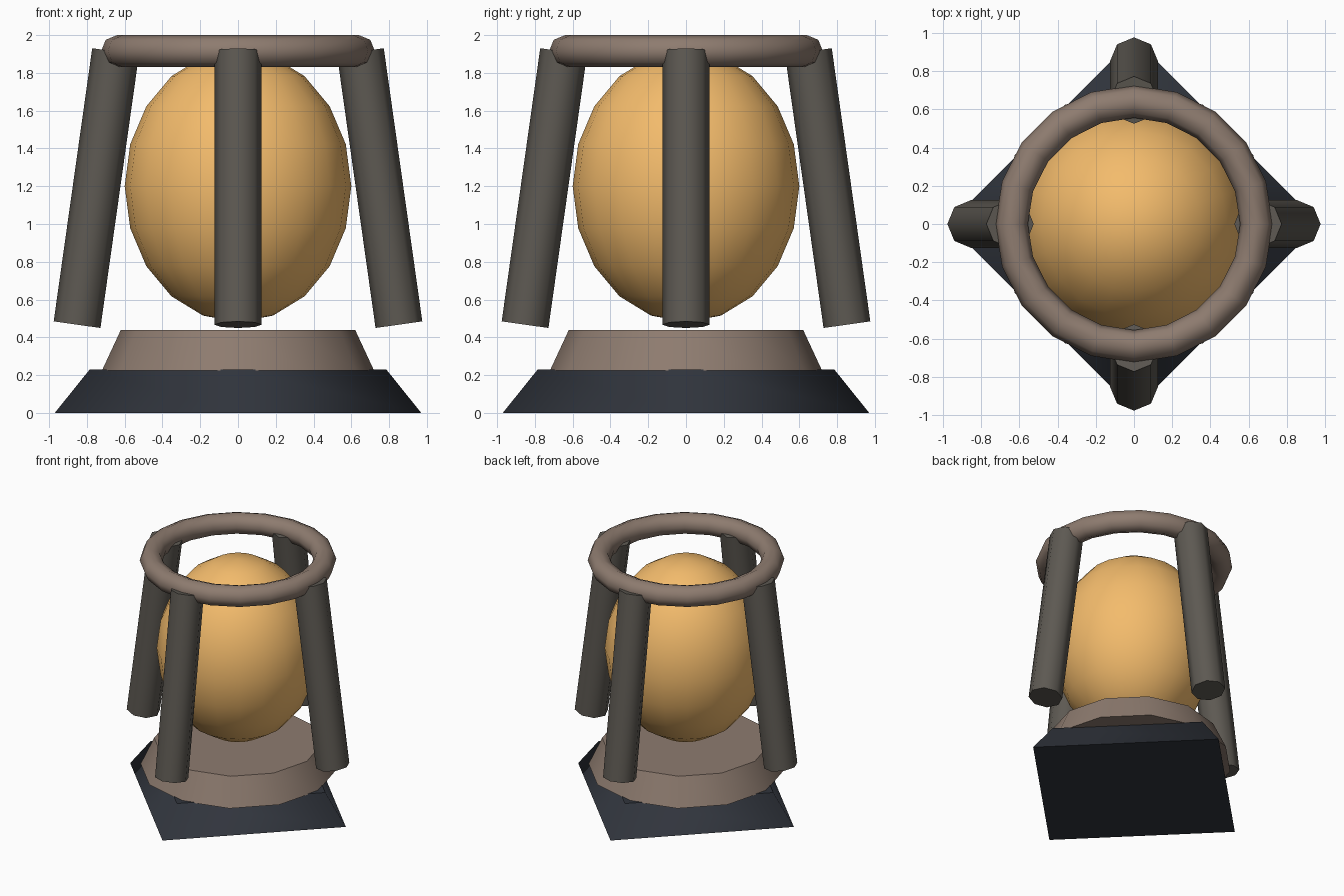
import bpy, math
from mathutils import Vector

if "Cube" in bpy.data.objects:
    bpy.data.objects.remove(bpy.data.objects["Cube"])


def material(name, rgb):
    m = bpy.data.materials.new(name)
    m.diffuse_color = (*rgb, 1)
    m.use_nodes = True
    m.node_tree.nodes["Principled BSDF"].inputs["Base Color"].default_value = m.diffuse_color
    return m


DARK = material("dark slate", (0.03, 0.035, 0.046))
BROWN = material("warm brown", (0.27, 0.2, 0.16))
GREY = material("dark grey", (0.11, 0.1, 0.085))
GLOW = material("amber", (0.9, 0.5, 0.15))


def finish(name, mat, caps=False):
    ob = bpy.context.object
    ob.name = name
    ob.data.materials.append(mat)
    for p in ob.data.polygons:
        # round sides, flat end caps
        p.use_smooth = not (caps and abs(p.normal.z) > 0.99)
    return ob


def frustum(name, mat, sides, r1, r2, z1, z2):
    bpy.ops.mesh.primitive_cone_add(vertices=sides, radius1=r1, radius2=r2,
                                    depth=z2 - z1, location=(0, 0, (z1 + z2) / 2))
    return finish(name, mat, caps=True)


# Stepped base: square foot with corners on the axes, twelve-sided tier above
frustum("base_foot", DARK, 4, 0.97, 0.785, 0.0, 0.23)
frustum("base_tier", BROWN, 12, 0.72, 0.62, 0.225, 0.44)

# Glowing egg-shaped core
bpy.ops.mesh.primitive_uv_sphere_add(segments=20, ring_count=10, radius=1,
                                     location=(0, 0, 1.2))
core = finish("core", GLOW)
core.scale = (0.6, 0.6, 0.72)

# Top ring
bpy.ops.mesh.primitive_torus_add(major_segments=20, minor_segments=8,
                                 major_radius=0.64, minor_radius=0.085,
                                 location=(0, 0, 1.915))
finish("top_ring", BROWN)

# Four leaning posts, floating above the base and meeting the ring
bottom_r, bottom_z, top_r, top_z = 0.852, 0.467, 0.648, 1.913
lean = math.atan2(top_r - bottom_r, top_z - bottom_z)
length = math.hypot(top_r - bottom_r, top_z - bottom_z)
for i, side in enumerate(("right", "back", "left", "front")):
    a = i * math.pi / 2
    r = (bottom_r + top_r) / 2
    bpy.ops.mesh.primitive_cylinder_add(
        vertices=8, radius=0.125, depth=length,
        location=Vector((r * math.cos(a), r * math.sin(a), (bottom_z + top_z) / 2)),
        rotation=(0, lean, a))
    finish(side + "_post", GREY, caps=True)
